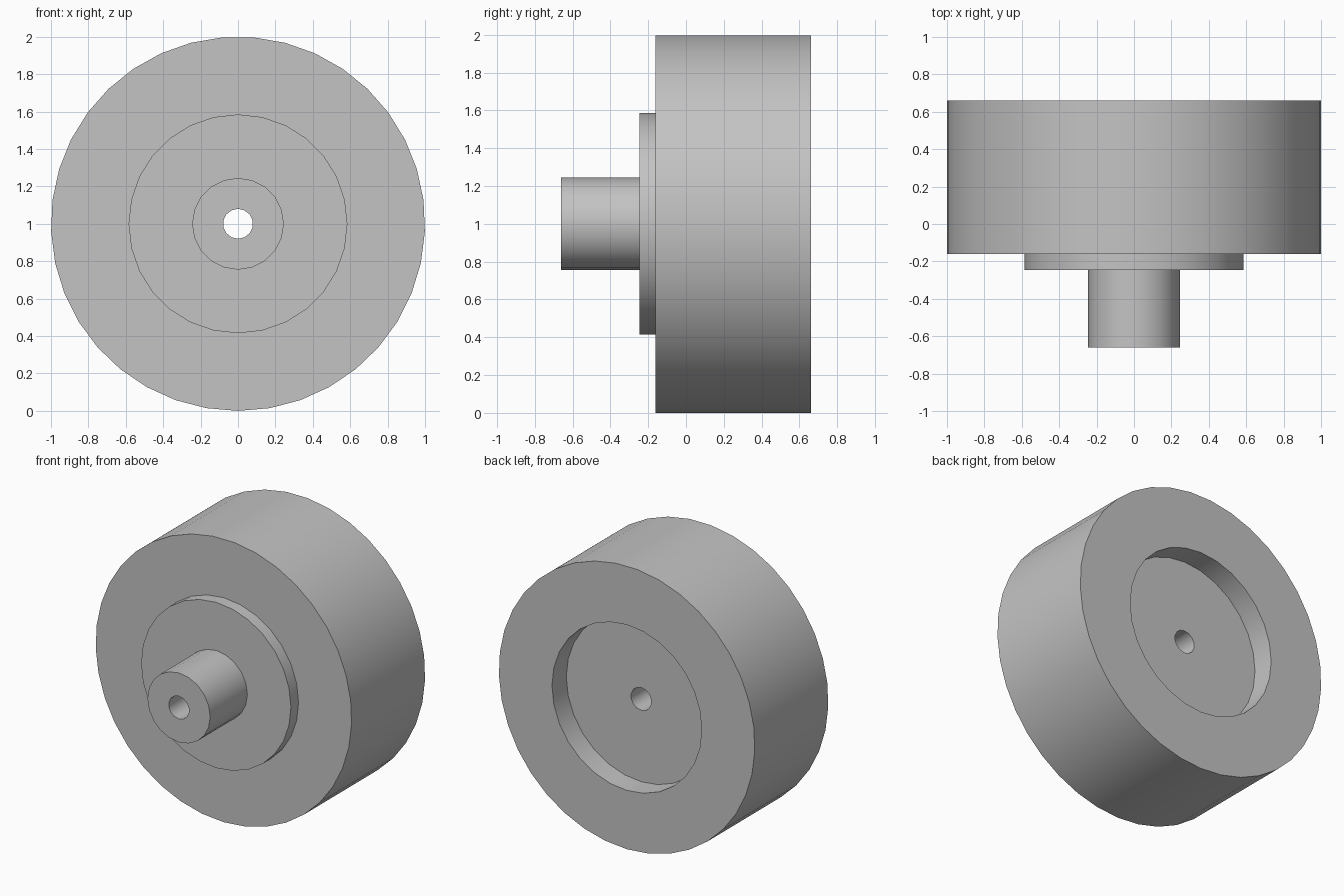
import bpy
import bmesh
from math import cos, sin, pi

cube = bpy.data.objects.get("Cube")
if cube:
    bpy.data.objects.remove(cube, do_unlink=True)

grey = bpy.data.materials.new("plain grey")
grey.use_nodes = True
colour = (0.55, 0.55, 0.55, 1)
grey.diffuse_color = colour
grey.node_tree.nodes["Principled BSDF"].inputs["Base Color"].default_value = colour

AXIS_Z = 1.0

# Depth stations along y, front to back
HUB_FRONT, FLANGE_FRONT, BODY_FRONT, RECESS_FLOOR, BODY_BACK = -0.66, -0.245, -0.16, 0.5, 0.66

# Circles as (radius, sides)
RIM, STEP, HUB, BORE = (1.0, 37), (0.585, 28), (0.245, 20), (0.08, 14)


def turned_part(name, rings):
    """Closed ring-shaped solid from a loop of (y, circle) stations."""
    bm = bmesh.new()
    loops = []
    for y, (radius, sides) in rings:
        angles = [-pi / 2 + 2 * pi * i / sides for i in range(sides)]
        verts = [bm.verts.new((radius * cos(a), y, AXIS_Z + radius * sin(a))) for a in angles]
        edges = [bm.edges.new((verts[i - 1], verts[i])) for i in range(sides)]
        loops.append((y, verts, edges))
    for i, (y, verts, edges) in enumerate(loops):
        y2, verts2, edges2 = loops[(i + 1) % len(loops)]
        if y == y2:
            # flat face between two circles
            bmesh.ops.triangle_fill(bm, edges=edges + edges2, use_beauty=True)
        else:
            # round wall
            for j in range(len(verts)):
                bm.faces.new((verts[j - 1], verts[j], verts2[j], verts2[j - 1]))
    bmesh.ops.recalc_face_normals(bm, faces=bm.faces[:])
    mesh = bpy.data.meshes.new(name)
    bm.to_mesh(mesh)
    bm.free()
    mesh.materials.append(grey)
    obj = bpy.data.objects.new(name, mesh)
    bpy.context.collection.objects.link(obj)
    bpy.ops.object.select_all(action="DESELECT")
    obj.select_set(True)
    bpy.context.view_layer.objects.active = obj
    bpy.ops.object.shade_smooth_by_angle(angle=pi / 6)
    return obj


# Wheel body with a shallow round recess in the back
turned_part("wheel_body", [
    (BODY_FRONT, BORE), (BODY_FRONT, RIM), (BODY_BACK, RIM),
    (BODY_BACK, STEP), (RECESS_FLOOR, STEP), (RECESS_FLOOR, BORE)])

# Raised step and bored hub on the front
for name, circle, front, back in (
        ("front_flange", STEP, FLANGE_FRONT, BODY_FRONT),
        ("hub", HUB, HUB_FRONT, FLANGE_FRONT)):
    turned_part(name, [(front, BORE), (front, circle), (back, circle), (back, BORE)])
